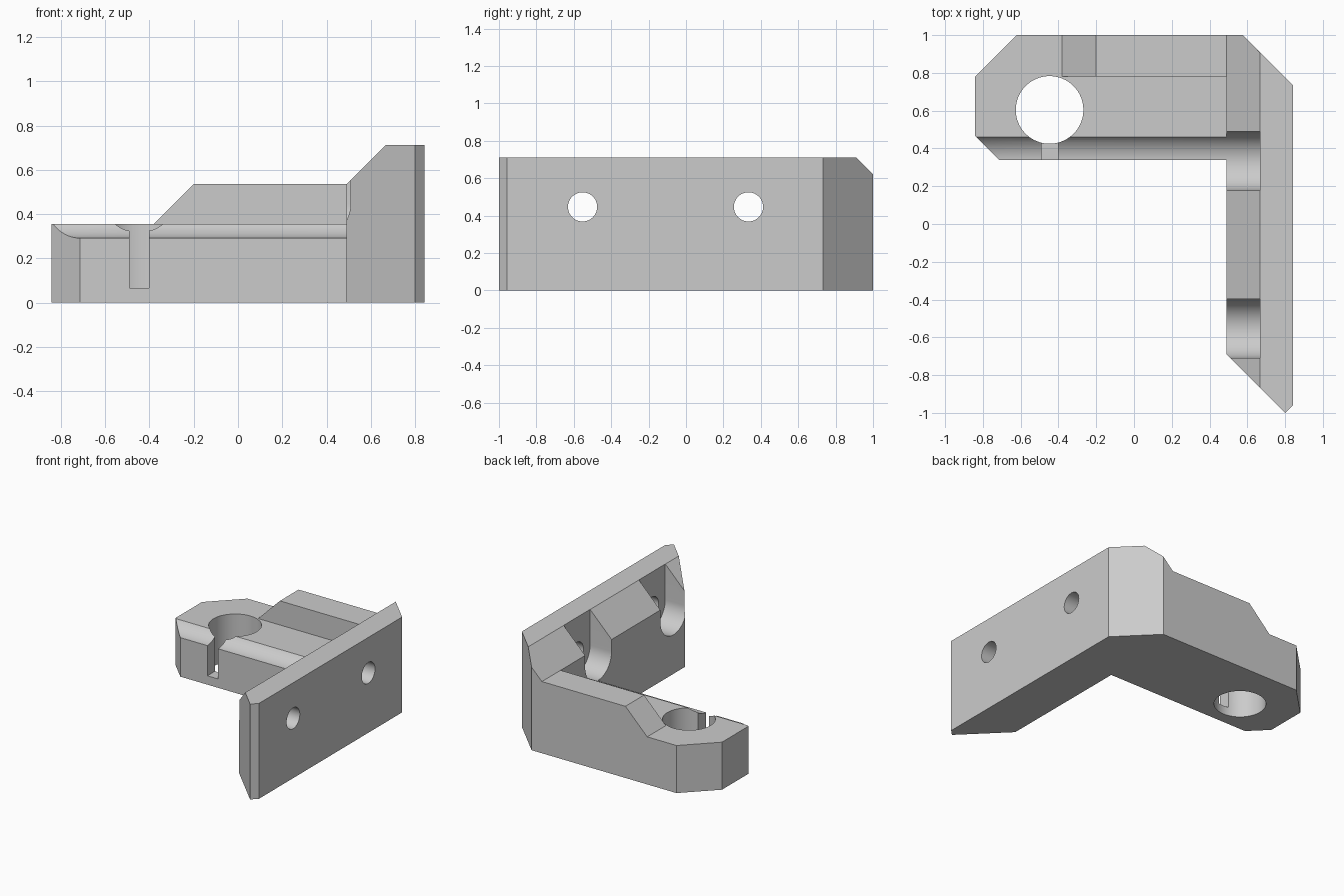
import bpy, bmesh, math
from mathutils import Vector

cube = bpy.data.objects.get("Cube")
if cube:
    bpy.data.objects.remove(cube, do_unlink=True)

# One flat grey for the whole bracket
grey = bpy.data.materials.new("plain_grey")
grey.use_nodes = True
colour = (0.6, 0.6, 0.6, 1)
grey.diffuse_color = colour
grey.node_tree.nodes["Principled BSDF"].inputs["Base Color"].default_value = colour

AXES = {
    "x": lambda u, v, d: Vector((d, u, v)),
    "y": lambda u, v, d: Vector((u, d, v)),
    "z": lambda u, v, d: Vector((u, v, d)),
}


def prism(name, outline, axis, start, end):
    """Extrude a 2D outline along an axis."""
    place = AXES[axis]
    bm = bmesh.new()
    face = bm.faces.new([bm.verts.new(place(u, v, start)) for u, v in outline])
    moved = bmesh.ops.extrude_face_region(bm, geom=[face])["geom"]
    verts = [g for g in moved if isinstance(g, bmesh.types.BMVert)]
    bmesh.ops.translate(bm, verts=verts, vec=place(0, 0, end - start))
    bmesh.ops.recalc_face_normals(bm, faces=bm.faces)
    mesh = bpy.data.meshes.new(name)
    bm.to_mesh(mesh)
    bm.free()
    obj = bpy.data.objects.new(name, mesh)
    bpy.context.collection.objects.link(obj)
    mesh.materials.append(grey)
    return obj


def arc(cu, cv, r, a0, a1, steps):
    angles = [a0 + (a1 - a0) * i / steps for i in range(steps + 1)]
    return [(cu + r * math.cos(a), cv + r * math.sin(a)) for a in angles]


def circle(cu, cv, r, steps=64):
    return arc(cu, cv, r, 0, math.tau, steps)[:-1]


def rect(u0, u1, v0, v1):
    return [(u0, v0), (u1, v0), (u1, v1), (u0, v1)]


# L-shaped body with chamfered corners
plan = [(0.49, -0.69), (0.8, -1), (0.843, -0.957), (0.843, 0.732), (0.575, 1),
        (-0.622, 1), (-0.843, 0.779), (-0.843, 0.469), (-0.714, 0.34), (0.49, 0.34)]
body = prism("bracket_body", plan, "z", 0, 0.712)

# Sloped skyline above the arm, rib and wall
skyline = [(-1.2, 0.355), (-0.38, 0.355), (-0.2, 0.535), (0.49, 0.535),
           (0.667, 0.712), (0.667, 1), (-1.2, 1)]
cutters = [prism("skyline_cutter", skyline, "y", -1.5, 1.5)]

# Low shelf in front of the rib
cutters.append(prism("shelf_cutter", rect(-1.2, 0.49, 0.3, 0.78), "z", 0.355, 1.1))

# Screw head channels, open at the top, and the screw holes behind them
SCREW_Z = 0.447
for label, y, start in (("rear", 0.334, -1.2), ("front", -0.553, 0.3)):
    channel = arc(y, SCREW_Z, 0.156, math.pi, math.tau, 32)
    channel += [(y + 0.156, 1.2), (y - 0.156, 1.2)]
    cutters.append(prism(label + "_channel_cutter", channel, "x", start, 0.668))
    cutters.append(prism(label + "_screw_cutter", circle(y, SCREW_Z, 0.078), "x", 0.6, 1))

# Round rod hole and the clamp slit leading into it
cutters.append(prism("rod_hole_cutter", circle(-0.447, 0.604, 0.179), "z", -0.2, 1.2))
cutters.append(prism("slit_cutter", rect(-0.491, -0.402, 0.2, 0.55), "z", 0.066, 1.3))

# Cut everything out of the body
bpy.ops.object.select_all(action="DESELECT")
body.select_set(True)
bpy.context.view_layer.objects.active = body
for cutter in cutters:
    cutter.hide_render = True
    mod = body.modifiers.new(cutter.name, "BOOLEAN")
    mod.operation = "DIFFERENCE"
    mod.solver = "EXACT"
    mod.object = cutter
    bpy.ops.object.modifier_apply(modifier=mod.name)
for cutter in cutters:
    bpy.data.objects.remove(cutter, do_unlink=True)

bpy.ops.object.shade_smooth_by_angle(angle=math.radians(20))
